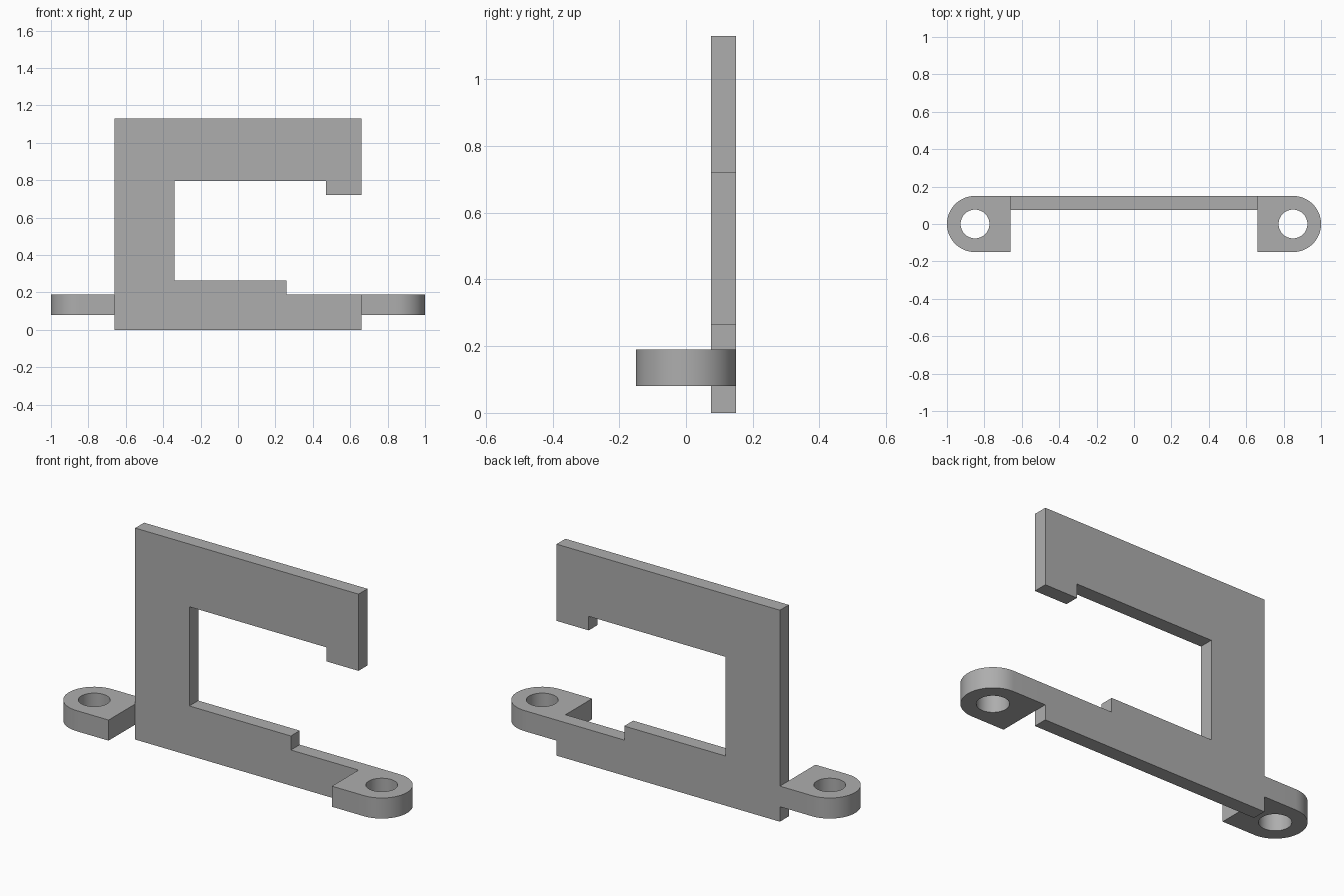
import bpy, bmesh
from math import cos, sin, pi
from mathutils import Vector

cube = bpy.data.objects.get("Cube")
if cube:
    bpy.data.objects.remove(cube)

# Single grey material
GREY = (0.42, 0.42, 0.42, 1)
grey = bpy.data.materials.new("plain grey")
grey.use_nodes = True
grey.diffuse_color = GREY
grey.node_tree.nodes["Principled BSDF"].inputs["Base Color"].default_value = GREY


def arc(cx, radius, start, end, steps):
    return [(cx + radius * cos(start + (end - start) * i / steps),
             radius * sin(start + (end - start) * i / steps), 0) for i in range(steps + 1)]


def extrude_outline(name, loops, offset, normal):
    """Fill closed loops (inner loops become holes) and extrude them into a solid."""
    bm = bmesh.new()
    edges = []
    for loop in loops:
        verts = [bm.verts.new(p) for p in loop]
        edges += [bm.edges.new((verts[i - 1], v)) for i, v in enumerate(verts)]
    bmesh.ops.triangle_fill(bm, edges=edges, use_beauty=True, normal=normal)
    out = bmesh.ops.extrude_face_region(bm, geom=bm.faces[:])
    moved = [g for g in out["geom"] if isinstance(g, bmesh.types.BMVert)]
    bmesh.ops.translate(bm, verts=moved, vec=Vector(offset))
    bmesh.ops.dissolve_limit(bm, angle_limit=0.001, verts=bm.verts[:], edges=bm.edges[:])
    bmesh.ops.recalc_face_normals(bm, faces=bm.faces[:])
    mesh = bpy.data.meshes.new(name)
    bm.to_mesh(mesh)
    bm.free()
    mesh.materials.append(grey)
    obj = bpy.data.objects.new(name, mesh)
    bpy.context.collection.objects.link(obj)
    bpy.ops.object.select_all(action="DESELECT")
    obj.select_set(True)
    bpy.context.view_layer.objects.active = obj
    bpy.ops.object.shade_smooth_by_angle(angle=pi / 6)
    return obj


# Upright open-sided frame plate
SIDE, BACK, FRONT = 0.66, 0.15, 0.075
profile = [(-SIDE, 0), (SIDE, 0), (SIDE, 0.19), (0.26, 0.19), (0.26, 0.265), (-0.34, 0.265),
           (-0.34, 0.795), (0.47, 0.795), (0.47, 0.72), (SIDE, 0.72), (SIDE, 1.13), (-SIDE, 1.13)]
extrude_outline("frame_plate", [[(x, FRONT, z) for x, z in profile]],
                (0, BACK - FRONT, 0), (0, -1, 0))

# Rounded mounting ears with a screw hole, one on each side
for side, name in ((1, "left_mounting_ear"), (-1, "right_mounting_ear")):
    outer = [(SIDE, -BACK, 0)] + arc(0.85, BACK, -pi / 2, pi / 2, 32) + [(SIDE, BACK, 0)]
    hole = arc(0.85, 0.077, 0, 2 * pi, 48)[:-1]
    loops = [[(side * x, y, 0.08) for x, y, z in loop] for loop in (outer, hole)]
    extrude_outline(name, loops, (0, 0, 0.11), (0, 0, 1))
